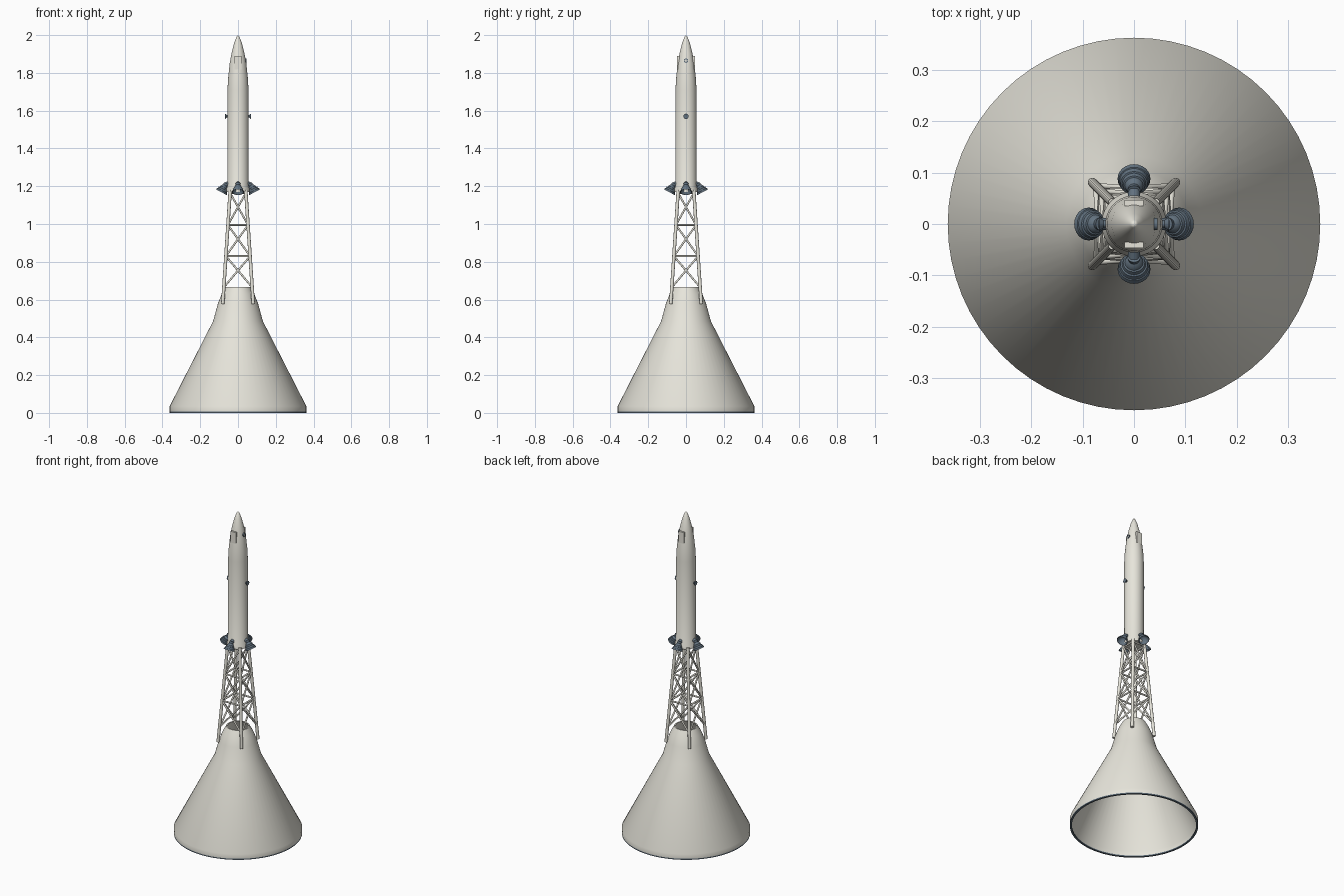
import bpy, bmesh, math
from mathutils import Vector

cube = bpy.data.objects.get("Cube")
if cube:
    bpy.data.objects.remove(cube, do_unlink=True)


def material(name, rgb):
    m = bpy.data.materials.new(name)
    m.use_nodes = True
    m.diffuse_color = (*rgb, 1)
    m.node_tree.nodes["Principled BSDF"].inputs["Base Color"].default_value = (*rgb, 1)
    return m


WHITE = material("warm white", (0.80, 0.785, 0.71))
BLUE = material("slate blue", (0.125, 0.17, 0.215))


def finish(bm, name, mat, smooth=True):
    bmesh.ops.recalc_face_normals(bm, faces=bm.faces)
    mesh = bpy.data.meshes.new(name)
    bm.to_mesh(mesh)
    bm.free()
    mesh.materials.append(mat)
    obj = bpy.data.objects.new(name, mesh)
    bpy.context.collection.objects.link(obj)
    if smooth:
        bpy.ops.object.select_all(action="DESELECT")
        obj.select_set(True)
        bpy.context.view_layer.objects.active = obj
        bpy.ops.object.shade_smooth_by_angle(angle=math.radians(35))
    return obj


def lathe(name, profile, mat, sides=32, closed=False):
    """Spin a (radius, height) profile around z."""
    bm = bmesh.new()
    verts = [bm.verts.new((r, 0, z)) for r, z in profile]
    pairs = list(zip(verts, verts[1:]))
    if closed:
        pairs.append((verts[-1], verts[0]))
    edges = [bm.edges.new(p) for p in pairs]
    bmesh.ops.spin(bm, geom=verts + edges, cent=(0, 0, 0), axis=(0, 0, 1),
                   angle=math.tau, steps=sides, use_merge=True)
    bmesh.ops.remove_doubles(bm, verts=bm.verts, dist=0.00005)
    return finish(bm, name, mat)


def aim(obj, origin, direction):
    obj.location = origin
    obj.rotation_mode = "QUATERNION"
    obj.rotation_quaternion = Vector(direction).to_track_quat("Z", "Y")


def tube(name, a, b, radius):
    bm = bmesh.new()
    bmesh.ops.create_cone(bm, cap_ends=True, segments=16, radius1=radius,
                          radius2=radius, depth=(b - a).length)
    aim(finish(bm, name, WHITE), (a + b) / 2, b - a)


# Conical cover: thin shell, open at both ends
outer = [(0.362, 0.007), (0.362, 0.035), (0.132, 0.485), (0.106, 0.58),
         (0.086, 0.63), (0.066, 0.667)]
inner = [(r - 0.008, z) for r, z in reversed(outer)]
lathe("cone_cover", outer + inner, WHITE, 64, closed=True)
lathe("cone_base_ring", [(0.362, 0), (0.362, 0.007), (0.351, 0.007), (0.351, 0)],
      BLUE, 64, closed=True)

# Slender motor body with pointed nose and a slightly wider foot
lathe("motor_body", [(0, 1.17), (0.063, 1.17), (0.063, 1.185), (0.0555, 1.2),
                     (0.0555, 1.71), (0.0525, 1.77), (0.044, 1.85),
                     (0.034, 1.905), (0.02, 1.96), (0.008, 1.99), (0, 2.0)],
      WHITE, 40)


# Lattice tower
def corner(k, z):
    half = 0.041 + (1.18 - z) * 0.066
    angle = math.radians(45 + 90 * k)
    return Vector((math.cos(angle), math.sin(angle), 0)) * half * math.sqrt(2) \
        + Vector((0, 0, z))


LEVELS = [1.165, 0.995, 0.83, 0.665]
for k in range(4):
    tube("tower_leg", corner(k, 0.576), corner(k, 1.18), 0.009)
    for z in LEVELS[:3]:
        tube("tower_crossbar", corner(k, z), corner(k + 1, z), 0.005)
    for top, low in zip(LEVELS, LEVELS[1:]):
        tube("tower_brace", corner(k, top), corner(k + 1, low), 0.005)
        tube("tower_brace", corner(k + 1, top), corner(k, low), 0.005)

# Four main nozzles with stepped bells, canted outward and down
bell = [(0, 0), (0.013, 0), (0.011, 0.012), (0.016, 0.017), (0.018, 0.024),
        (0.021, 0.025), (0.023, 0.033), (0.026, 0.034), (0.028, 0.043),
        (0.030, 0.044), (0.032, 0.053), (0.030, 0.053), (0.02, 0.03), (0, 0.016)]
for k in range(4):
    c, s = round(math.cos(k * math.pi / 2)), round(math.sin(k * math.pi / 2))
    nozzle = lathe("main_nozzle", bell, BLUE, 24)
    aim(nozzle, (0.063 * c, 0.063 * s, 1.215), (0.47 * c, 0.47 * s, -0.88))
    collar = lathe("nozzle_collar", [(0, 0), (0.012, 0), (0.012, 0.016), (0, 0.016)],
                   BLUE, 16)
    aim(collar, (0.05 * c, 0.05 * s, 1.215), (c, s, -0.4))

# Small side thrusters
small = [(0, 0), (0.007, 0), (0.007, 0.006), (0.014, 0.015), (0.012, 0.015), (0, 0.007)]
for name, side in (("left_thruster", 1), ("right_thruster", -1)):
    aim(lathe(name, small, BLUE, 16), (0.053 * side, 0, 1.57), (side, 0, 0))

# Nose port: a ring around a pale centre
port = [(0.007, 0), (0.012, 0), (0.012, 0.014), (0.007, 0.014)]
aim(lathe("nose_port_ring", port, BLUE, 16, closed=True), (0.032, 0, 1.865), (1, 0, 0))
aim(lathe("nose_port_centre", [(0, 0), (0.007, 0), (0.007, 0.012), (0, 0.012)], WHITE, 16),
    (0.032, 0, 1.865), (1, 0, 0))

# Nose plates, front and back
for name, side in (("front_nose_plate", -1), ("back_nose_plate", 1)):
    bm = bmesh.new()
    bmesh.ops.create_cube(bm, size=1)
    bmesh.ops.scale(bm, vec=(0.036, 0.012, 0.07), verts=bm.verts)
    bmesh.ops.translate(bm, vec=(0, 0.041 * side, 1.854), verts=bm.verts)
    finish(bm, name, WHITE, smooth=False)
